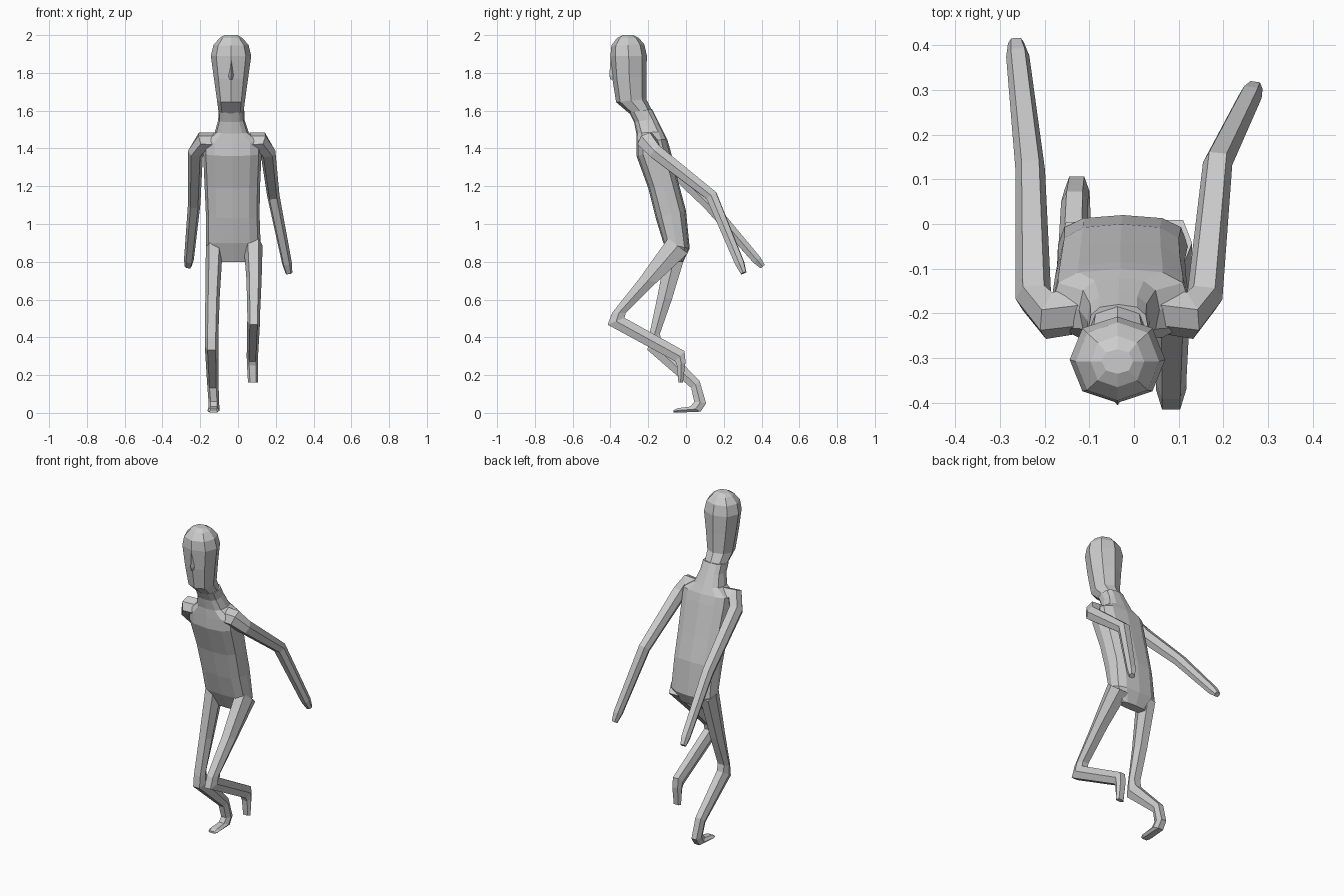
import bpy, bmesh
from math import sin, cos, pi
from mathutils import Vector


def skin(name, rings):
    """Bridge a list of point rings into one capped, flat-shaded object."""
    bm = bmesh.new()
    vs = [[bm.verts.new(p) for p in r] for r in rings]
    n = len(vs[0])
    for a, b in zip(vs, vs[1:]):
        for i in range(n):
            j = (i + 1) % n
            bm.faces.new((a[i], a[j], b[j], b[i]))
    bm.faces.new(vs[0][::-1])
    bm.faces.new(vs[-1])
    bmesh.ops.recalc_face_normals(bm, faces=bm.faces)
    me = bpy.data.meshes.new(name)
    bm.to_mesh(me)
    bm.free()
    ob = bpy.data.objects.new(name, me)
    bpy.context.collection.objects.link(ob)
    return ob


def ring(c, u, v, n, p):
    """Rounded polygon around c, spanned by half-axes u and v."""
    pw = lambda t: (1 if t > 0 else -1) * abs(t) ** p if abs(t) > 1e-6 else 0
    return [c + u * pw(cos(2 * pi * i / n)) + v * pw(sin(2 * pi * i / n)) for i in range(n)]


def loft(name, rows, n, p):
    """Rows: centre x, half width, front (y, z), back (y, z)."""
    out = []
    for cx, hx, f, b in rows:
        f, b = Vector((cx, *f)), Vector((cx, *b))
        out.append(ring((f + b) / 2, Vector((hx, 0, 0)), (b - f) / 2, n, p))
    return skin(name, out)


def arm(name, path):
    """Path rows: point, half thickness, half width."""
    ref = Vector((0, 0.7, 0.714))
    pts = [Vector(r[0]) for r in path]
    out = []
    for i, (_, a, b) in enumerate(path):
        t = (pts[min(i + 1, len(pts) - 1)] - pts[max(i - 1, 0)]).normalized()
        v = t.cross(ref).normalized()
        out.append(ring(pts[i], v * b, v.cross(t).normalized() * a, 6, 0.75))
    return skin(name, out)


# torso, leaning forward
loft("torso", [
    (-.025, .09, (-.07, .80), (-.015, .80)),
    (-.025, .145, (-.12, .90), (.02, .87)),
    (-.028, .142, (-.16, 1.03), (.0, 1.07)),
    (-.03, .147, (-.2, 1.19), (-.04, 1.22)),
    (-.03, .155, (-.262, 1.36), (-.085, 1.40)),
    (-.03, .155, (-.262, 1.43), (-.1, 1.45)),
    (-.033, .09, (-.263, 1.48), (-.12, 1.49)),
    (-.035, .07, (-.275, 1.54), (-.155, 1.56)),
    (-.035, .068, (-.30, 1.59), (-.18, 1.61)),
], 12, .72)

# head, eight sided
H = -.037
loft("head", [
    (H, .066, (-.30, 1.585), (-.18, 1.60)),
    (H, .074, (-.37, 1.645), (-.21, 1.66)),
    (H, .091, (-.39, 1.77), (-.21, 1.78)),
    (H, .107, (-.40, 1.89), (-.207, 1.89)),
    (H, .093, (-.395, 1.945), (-.22, 1.95)),
    (H, .06, (-.365, 1.985), (-.25, 1.985)),
    (H, .035, (-.335, 2.0), (-.28, 2.0)),
], 8, .9)
loft("nose", [
    (H, .004, (-.40, 1.87), (-.37, 1.87)),
    (H, .016, (-.406, 1.785), (-.36, 1.785)),
    (H, .012, (-.40, 1.765), (-.36, 1.765)),
], 4, 1)

# arms swept back
arm("right_arm", [
    ((-.11, -.19, 1.43), .05, .05),
    ((-.19, -.205, 1.435), .05, .05),
    ((-.225, -.165, 1.385), .042, .04),
    ((-.232, .12, 1.105), .034, .033),
    ((-.26, .375, .81), .026, .026),
    ((-.264, .405, .775), .016, .018),
])
arm("left_arm", [
    ((.05, -.19, 1.43), .05, .05),
    ((.125, -.205, 1.435), .05, .05),
    ((.158, -.165, 1.385), .042, .04),
    ((.187, .135, 1.15), .034, .033),
    ((.26, .285, .79), .026, .026),
    ((.27, .305, .74), .016, .018),
])

# standing leg with foot
loft("right_leg", [
    (-.125, .045, (-.10, .92), (.01, .86)),
    (-.135, .038, (-.155, .62), (-.07, .60)),
    (-.14, .036, (-.2, .40), (-.135, .42)),
    (-.14, .036, (-.208, .33), (-.125, .38)),
    (-.133, .03, (.025, .13), (.075, .17)),
    (-.128, .028, (.04, .06), (.11, .05)),
    (-.128, .03, (.02, .035), (.08, .005)),
    (-.13, .033, (-.045, .026), (-.04, 0)),
    (-.13, .024, (-.065, .015), (-.065, .002)),
], 6, .75)

# lifted leg with hanging foot
loft("left_leg", [
    (.08, .05, (-.10, .93), (.015, .84)),
    (.085, .04, (-.25, .715), (-.15, .69)),
    (.083, .034, (-.395, .53), (-.315, .53)),
    (.083, .034, (-.42, .465), (-.32, .505)),
    (.076, .03, (-.06, .27), (-.005, .33)),
    (.077, .03, (-.05, .25), (-.0, .27)),
    (.079, .026, (-.042, .16), (-.015, .16)),
], 6, .75)
